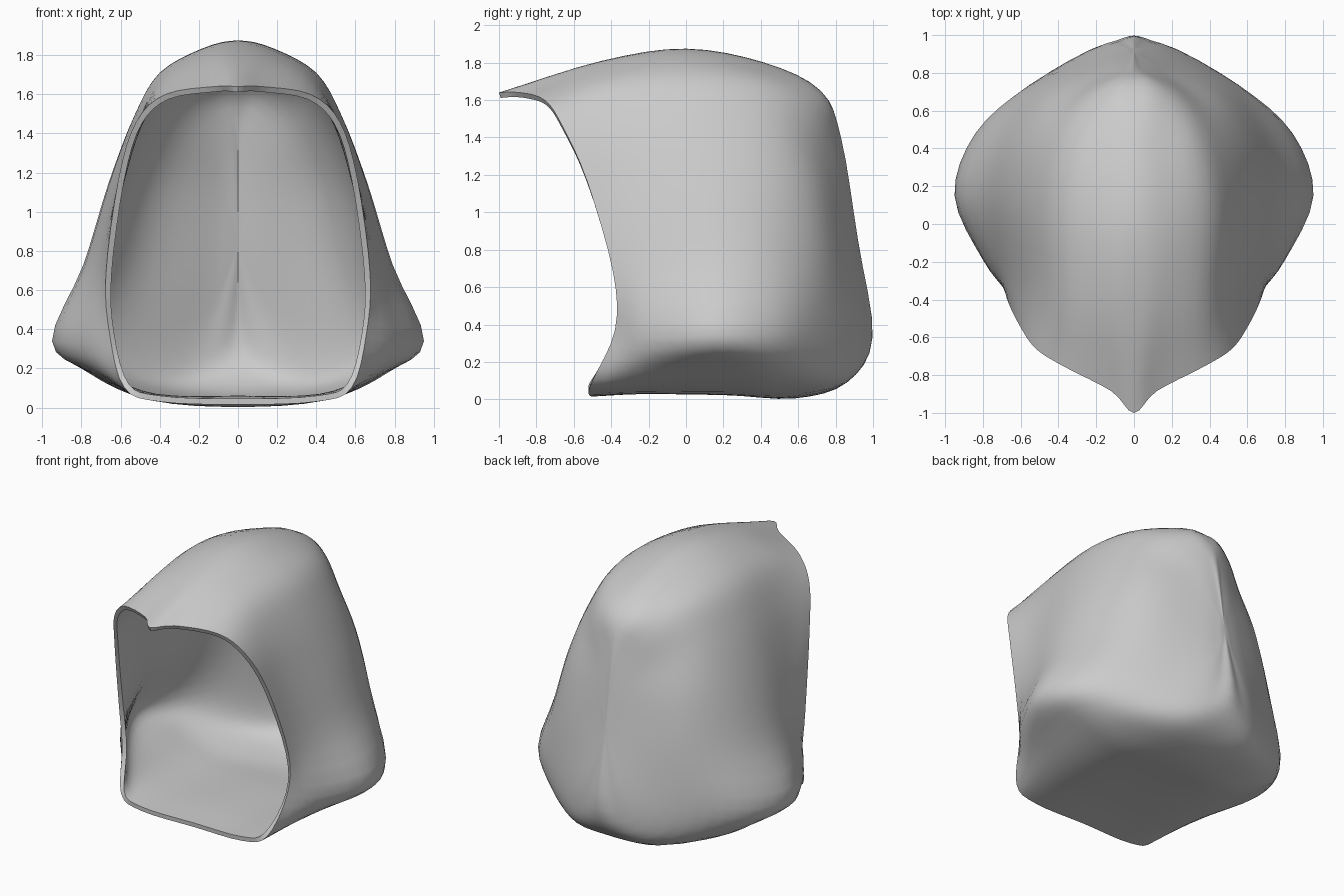
import bpy, bmesh
from mathutils import Vector

if "Cube" in bpy.data.objects:
    bpy.data.objects.remove(bpy.data.objects["Cube"])

STEPS = 4  # smooth subdivisions between guide points

# Right-half guide rings, top centre to bottom centre, from open rim to back
HALF_RINGS = [
    [(0, -1, 1.64), (.12, -.885, 1.64), (.37, -.755, 1.6), (.52, -.66, 1.46), (.61, -.53, 1.17),
     (.675, -.39, .68), (.655, -.38, .37), (.58, -.5, .1), (.4, -.52, .03), (0, -.5, .015)],
    [(0, -.45, 1.81), (.15, -.43, 1.79), (.38, -.4, 1.68), (.52, -.36, 1.45), (.62, -.3, 1.13),
     (.72, -.2, .72), (.8, -.19, .33), (.66, -.22, .14), (.42, -.25, .04), (0, -.2, .03)],
    [(0, 0, 1.875), (.18, 0, 1.835), (.4, .05, 1.71), (.53, .08, 1.49), (.66, .12, 1.15),
     (.79, .15, .73), (.95, .15, .34), (.76, .17, .18), (.45, .2, .04), (0, .2, .025)],
    [(0, .42, 1.8), (.15, .42, 1.77), (.34, .42, 1.68), (.47, .43, 1.47), (.6, .45, 1.15),
     (.72, .46, .75), (.84, .48, .36), (.72, .48, .17), (.42, .5, .04), (0, .58, .005)],
    [(0, .72, 1.65), (.11, .72, 1.63), (.24, .68, 1.55), (.34, .66, 1.38), (.44, .69, 1.12),
     (.51, .72, .78), (.56, .73, .42), (.48, .77, .2), (.28, .84, .1), (0, .86, .09)],
]
POLE = Vector((0, .92, .85))


def spline(a, b, c, d, t):
    """Point between b and c on a smooth curve through all four."""
    return .5 * (2 * b + (c - a) * t + (2 * a - 5 * b + 4 * c - d) * t * t
                 + (3 * b - a - 3 * c + d) * t ** 3)


def full_ring(half):
    """Mirror a half ring and smooth it into a closed loop."""
    pts = [Vector(p) for p in half]
    pts += [Vector((-p.x, p.y, p.z)) for p in pts[-2:0:-1]]
    n = len(pts)
    return [spline(pts[i - 1], pts[i], pts[(i + 1) % n], pts[(i + 2) % n], s / STEPS)
            for i in range(n) for s in range(STEPS)]


# Small ring on the sloping back panel, shrunk from the last guide ring
back_half = []
for x, y, z in HALF_RINGS[-1]:
    nz = POLE.z + .68 * (z - POLE.z)
    back_half.append((.36 * x, 1.06 - .165 * max(nz, .38) - .1 * x, nz))

rings = [full_ring(h) for h in HALF_RINGS + [back_half]]
count = len(rings[0])
rings.append([POLE.copy() for _ in range(count)])
first = [2 * a - b for a, b in zip(rings[0], rings[1])]
last = [2 * POLE - p for p in rings[-2]]
guide = [first] + rings + [last]

# Smooth loft through the rings
loft = []
for k in range(1, len(guide) - 2):
    for s in range(STEPS):
        loft.append([spline(*(guide[k + j][i] for j in (-1, 0, 1, 2)), s / STEPS)
                     for i in range(count)])
loft.append(rings[-1])

bm = bmesh.new()
grid = [[bm.verts.new(p) for p in row] for row in loft]
for a, b in zip(grid, grid[1:]):
    for i in range(count):
        j = (i + 1) % count
        bm.faces.new((a[i], a[j], b[j], b[i]))
bmesh.ops.remove_doubles(bm, verts=bm.verts, dist=.0005)
bmesh.ops.recalc_face_normals(bm, faces=bm.faces)
# Outward normals: the widest right-hand face must point to +x
side = max(bm.faces, key=lambda f: f.calc_center_median().x)
if side.normal.x < 0:
    bmesh.ops.reverse_faces(bm, faces=bm.faces)
mesh = bpy.data.meshes.new("hood_shell")
bm.to_mesh(mesh)
bm.free()

hood = bpy.data.objects.new("hood_shell", mesh)
bpy.context.collection.objects.link(hood)

# Plain grey cloth
grey = bpy.data.materials.new("light_grey")
grey.diffuse_color = (.6, .6, .6, 1)
grey.use_nodes = True
grey.node_tree.nodes["Principled BSDF"].inputs["Base Color"].default_value = grey.diffuse_color
mesh.materials.append(grey)

# Wall thickness, growing inwards
wall = hood.modifiers.new("wall", 'SOLIDIFY')
wall.thickness = .03
wall.offset = -1
bpy.context.view_layer.objects.active = hood
hood.select_set(True)
bpy.ops.object.modifier_apply(modifier="wall")
bpy.ops.object.shade_smooth_by_angle(angle=.7)
